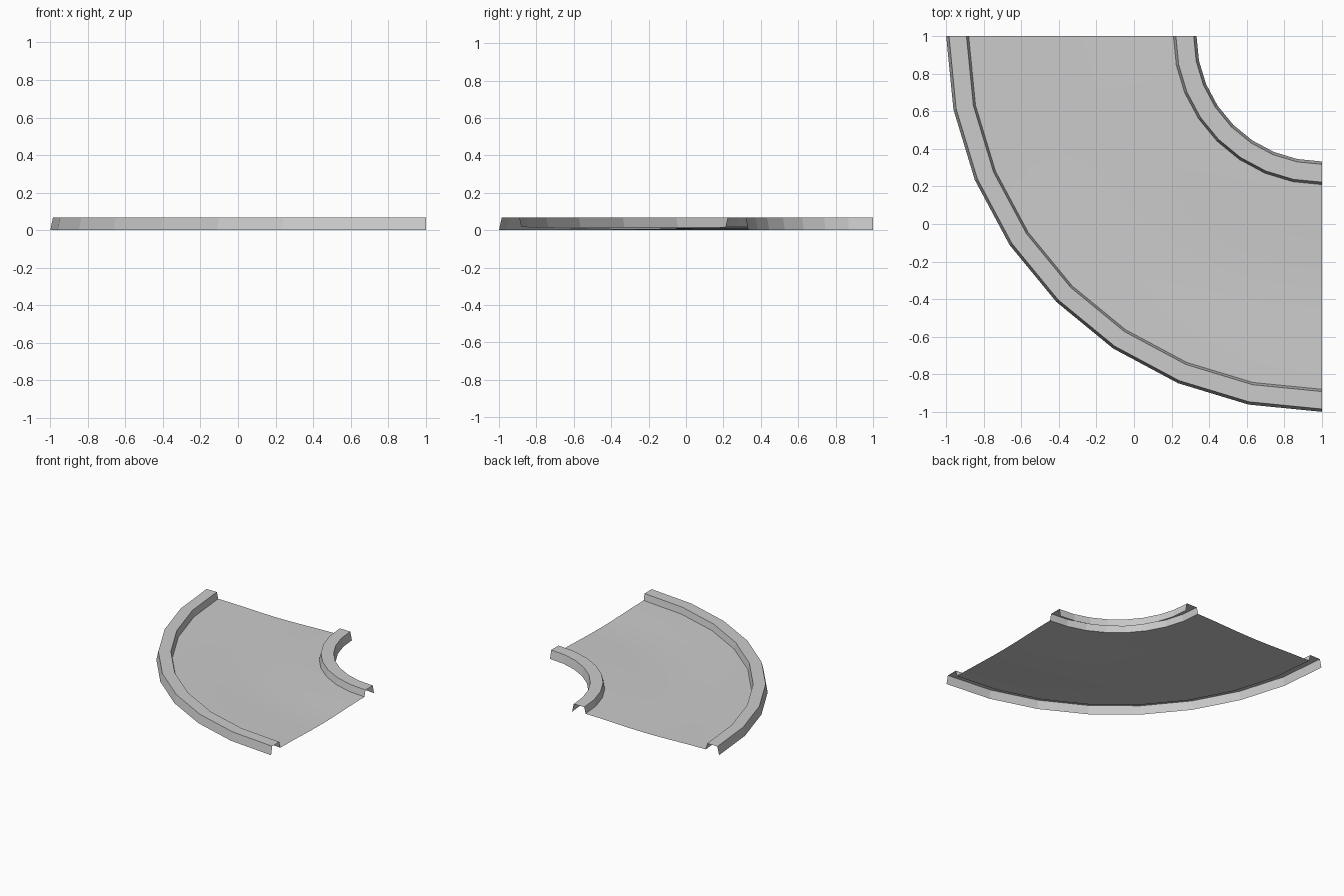
import bpy, bmesh, math

if "Cube" in bpy.data.objects:
    bpy.data.objects.remove(bpy.data.objects["Cube"])

CENTRE = (1.0, 1.0)   # centre of the bend
STEPS = 8             # segments in the quarter turn


def sweep(name, profile, smooth=False):
    """Sweep an open (radius, height) profile, outside to inside, round the bend."""
    bm = bmesh.new()
    rows = []
    for i in range(STEPS + 1):
        a = math.pi + math.pi / 2 * i / STEPS
        rows.append([bm.verts.new((CENTRE[0] + r * math.cos(a),
                                   CENTRE[1] + r * math.sin(a), z))
                     for r, z in profile])
    for a, b in zip(rows, rows[1:]):
        for j in range(len(profile) - 1):
            f = bm.faces.new((a[j], b[j], b[j + 1], a[j + 1]))
            f.smooth = smooth
    mesh = bpy.data.meshes.new(name)
    bm.to_mesh(mesh)
    bm.free()
    obj = bpy.data.objects.new(name, mesh)
    bpy.context.collection.objects.link(obj)
    return obj


R_OUT, R_IN = 1.88, 0.79      # edges of the road surface
Z_EDGE, Z_MID = 0.016, 0.004  # road height at the curbs and at the dip

# hollow curbs, open underneath and at the ends
sweep("outer_curb", [(2.0, 0), (1.985, 0.068), (1.892, 0.068), (R_OUT, Z_EDGE)])
sweep("inner_curb", [(R_IN, Z_EDGE), (0.777, 0.068), (0.682, 0.068), (0.667, 0)])

# gently dished road surface
N = 8
road = []
for k in range(N + 1):
    t = k / N
    dip = (1 - math.cos(2 * math.pi * t)) / 2
    road.append((R_OUT + (R_IN - R_OUT) * t, Z_EDGE + (Z_MID - Z_EDGE) * dip))
sweep("road_surface", road, smooth=True)
